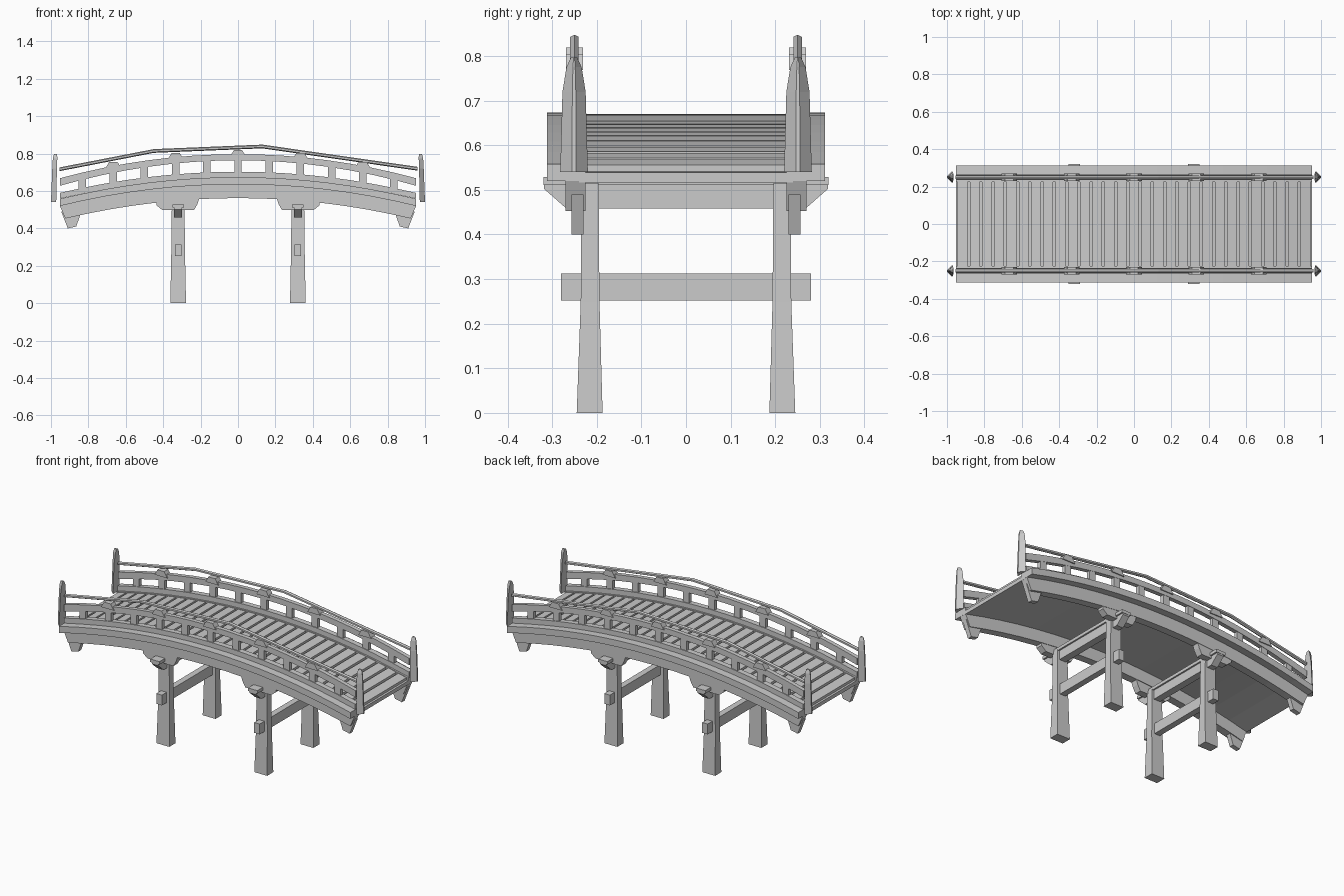
import bpy, bmesh, math
from mathutils import Vector

if "Cube" in bpy.data.objects:
    bpy.data.objects.remove(bpy.data.objects["Cube"])


def loft(name, sections, cap=True):
    """Skin equal-length rings of points into a closed solid."""
    bm = bmesh.new()
    rings = [[bm.verts.new(p) for p in s] for s in sections]
    n = len(rings[0])
    for a, b in zip(rings, rings[1:]):
        for i in range(n):
            j = (i + 1) % n
            bm.faces.new((a[i], a[j], b[j], b[i]))
    if cap:
        bm.faces.new(rings[0])
        bm.faces.new(rings[-1])
    bmesh.ops.recalc_face_normals(bm, faces=bm.faces)
    me = bpy.data.meshes.new(name)
    bm.to_mesh(me)
    bm.free()
    ob = bpy.data.objects.new(name, me)
    bpy.context.collection.objects.link(ob)
    return ob


def mirror(ob, x=False, y=True):
    m = ob.modifiers.new("mirror", 'MIRROR')
    m.use_axis = (x, y, False)
    m.use_mirror_merge = False
    return ob


def box(name, x0, x1, y0, y1, z0, z1):
    return loft(name, [[(x0, y0, z), (x1, y0, z), (x1, y1, z), (x0, y1, z)] for z in (z0, z1)])


def prism(name, profile, y0, y1):
    """Extrude an x-z profile along y."""
    return loft(name, [[(x, y, z) for x, z in profile] for y in (y0, y1)])


def arc(x, crown, k=0.128):
    return crown - k * x * x


def arch(name, y0, y1, bot, top, half=0.953, kb=0.128, kt=0.128, lean=0.0, n=16):
    """Curved beam; lean pulls the lower edge of the ends inward."""
    secs = []
    for i in range(n + 1):
        t = 2 * i / n - 1
        xt, xb = half * t, (half - lean) * t
        zt, zb = arc(xt, top, kt), arc(xb, bot, kb)
        secs.append([(xb, y0, zb), (xb, y1, zb), (xt, y1, zt), (xt, y0, zt)])
    return loft(name, secs)


# Deck: slab, raised side curbs and planks
arch("deck_slab", -0.24, 0.24, 0.633, 0.655)
mirror(arch("side_curb", 0.225, 0.312, 0.636, 0.674))
mirror(arch("girder", 0.225, 0.27, 0.562, 0.638, lean=0.03))
count, pitch = 29, 0.0655
for i in range(count):
    xc = (i - (count - 1) / 2) * pitch
    xa, xb = xc - 0.026, xc + 0.026
    prism("plank_%02d" % i,
          [(xa, arc(xa, 0.645)), (xb, arc(xb, 0.645)), (xb, arc(xb, 0.67)), (xa, arc(xa, 0.67))],
          -0.226, 0.226)

# Corbels under the girder ends
mirror(prism("end_corbel", [(0.945, 0.49), (0.91, 0.40), (0.865, 0.41), (0.84, 0.48)],
             0.23, 0.257), x=True)

# Piers: tapered legs, tie beam, cross beam with cap, saddle
px = 0.32
legs = []
for z, hx, ya, yb in ((0, 0.042, 0.187, 0.245), (0.25, 0.037, 0.194, 0.236), (0.515, 0.034, 0.196, 0.235)):
    legs.append([(px - hx, ya, z), (px + hx, ya, z), (px + hx, yb, z), (px - hx, yb, z)])
mirror(loft("pier_leg", legs), x=True)
mirror(box("tie_beam", px - 0.018, px + 0.018, -0.28, 0.28, 0.252, 0.313), x=True, y=False)
beam = [(-0.318, 0.512), (-0.318, 0.502), (-0.268, 0.458), (0.268, 0.458), (0.318, 0.502), (0.318, 0.512)]
mirror(loft("cross_beam", [[(x, y, z) for y, z in beam] for x in (px - 0.021, px + 0.021)]),
       x=True, y=False)
mirror(box("beam_cap", px - 0.03, px + 0.03, -0.32, 0.32, 0.511, 0.529), x=True, y=False)
mirror(prism("saddle", [(0.435, 0.545), (0.435, 0.523), (0.405, 0.498), (0.235, 0.498),
                        (0.217, 0.53), (0.205, 0.565)], 0.228, 0.268), x=True)

# Railing: sill, middle rail, balusters, rail blocks
mirror(arch("sill_rail", 0.234, 0.266, 0.670, 0.703, kb=0.122, kt=0.125))
mirror(arch("middle_rail", 0.238, 0.263, 0.764, 0.797, kb=0.15, kt=0.142))
for i in range(-5, 6):
    x = i / 6
    mirror(box("baluster", x - 0.02, x + 0.02, 0.239, 0.261, arc(x, 0.69), arc(x, 0.78, 0.145)))
for i in range(-2, 3):
    x = i / 3
    z = arc(x, 0.785, 0.142)
    mirror(prism("rail_block", [(x - 0.042, z), (x + 0.042, z), (x + 0.022, z + 0.034),
                                (x - 0.022, z + 0.034)], 0.231, 0.269))

# Thin faceted hand rail
path = [(-0.955, 0.716), (-0.45, 0.814), (0.13, 0.838), (0.96, 0.719)]
sec = [(0.25 + 0.011 * math.cos(a), 0.010 * math.sin(a))
       for a in (math.pi / 2 + k * math.pi / 3 for k in range(6))]
mirror(loft("hand_rail", [[(x, y, z + dz) for y, dz in sec] for x, z in path]))

# Flat pointed end posts, wedge shaped in plan
post = []
for z, apex, inner, hw in ((0.54, 1.0, 0.972, 0.031), (0.72, 0.993, 0.968, 0.026),
                           (0.775, 0.990, 0.966, 0.017), (0.797, 0.984, 0.967, 0.007)):
    post.append([(inner, 0.251 - hw, z), (apex, 0.251 - hw * 0.15, z),
                 (apex, 0.251 + hw * 0.15, z), (inner, 0.251 + hw, z)])
mirror(loft("end_post", post), x=True)
